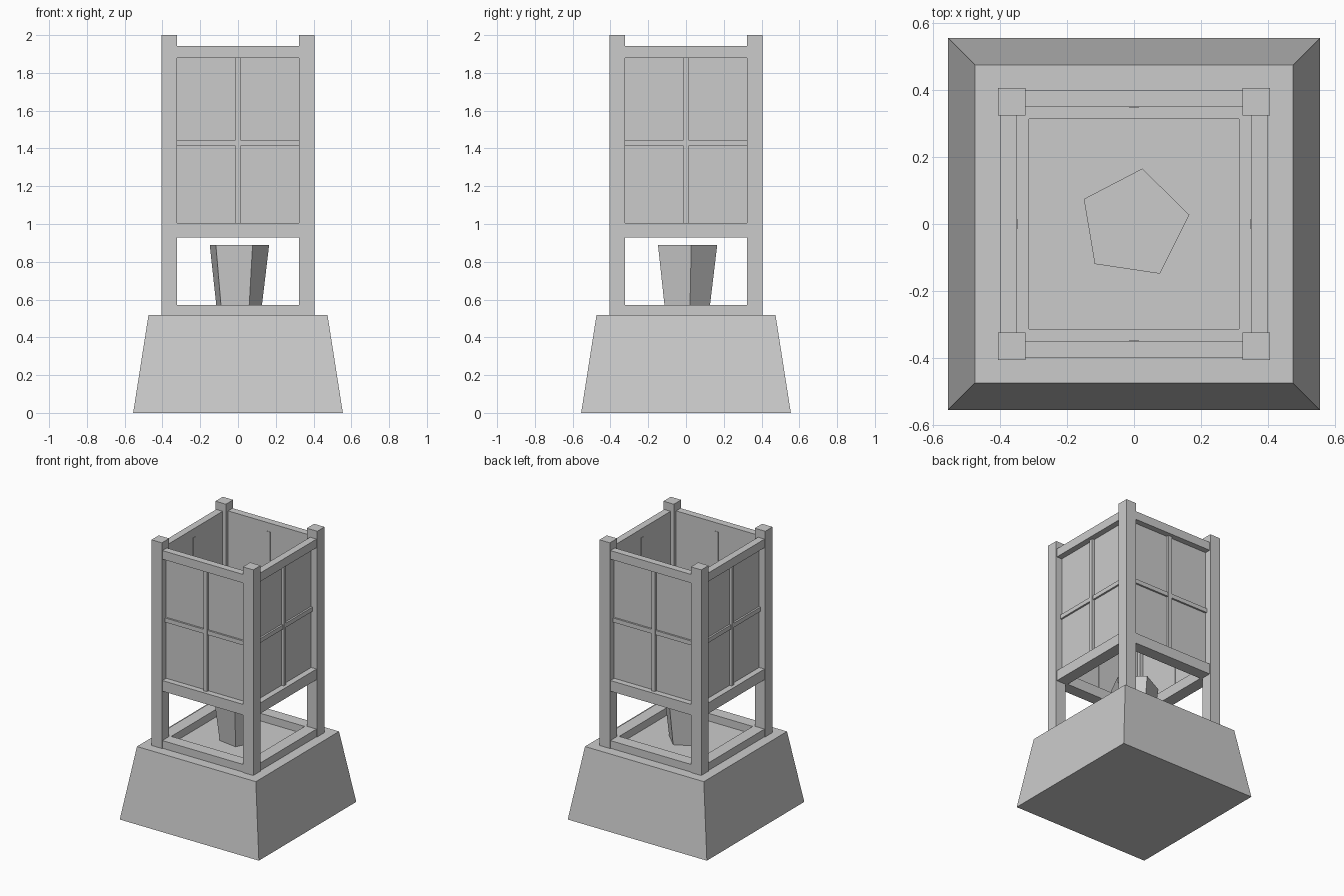
import bpy, math
from mathutils import Matrix

cube = bpy.data.objects.get("Cube")
if cube:
    bpy.data.objects.remove(cube, do_unlink=True)

grey = bpy.data.materials.new("plain grey")
grey.use_nodes = True
grey.diffuse_color = (0.6, 0.6, 0.6, 1)
grey.node_tree.nodes["Principled BSDF"].inputs["Base Color"].default_value = (0.6, 0.6, 0.6, 1)


def box(name, low, high, turn=0):
    """Box between two corners, then turned about the z axis by quarter turns."""
    bpy.ops.mesh.primitive_cube_add(size=1)
    ob = bpy.context.object
    ob.name = name
    size = [h - l for l, h in zip(low, high)]
    mid = [(h + l) / 2 for l, h in zip(low, high)]
    ob.data.transform(Matrix.Rotation(turn * math.pi / 2, 4, "Z")
                      @ Matrix.Translation(mid) @ Matrix.Diagonal((*size, 1)))
    ob.data.materials.append(grey)
    return ob


def tapered(name, sides, r_low, r_high, z_low, z_high, angle):
    """Flat sided tapered prism; angle places its first corner."""
    bpy.ops.mesh.primitive_cone_add(vertices=sides, radius1=r_low, radius2=r_high,
                                    depth=z_high - z_low)
    ob = bpy.context.object
    ob.name = name
    first = ob.data.vertices[0].co
    spin = angle - math.atan2(first.y, first.x)
    ob.data.transform(Matrix.Translation((0, 0, (z_low + z_high) / 2))
                      @ Matrix.Rotation(spin, 4, "Z"))
    ob.data.materials.append(grey)
    return ob


# Solid stone base and five sided lamp cup
BASE_TOP = 0.517
root2 = math.sqrt(2)
tapered("base", 4, 0.555 * root2, 0.474 * root2, 0, BASE_TOP, math.pi / 4)
tapered("lamp_cup", 5, 0.122, 0.167, BASE_TOP, 0.888, math.radians(9.5))

# The four equal sides of the lantern frame
IN, OUT = 0.323, 0.406
for i, side in enumerate(("front", "left", "back", "right")):
    box(side + "_corner_post", (-OUT, -OUT, BASE_TOP), (-IN, -IN, 2), i)
    box(side + "_bottom_rail", (-IN, -0.4, BASE_TOP), (IN, -0.313, 0.572), i)
    box(side + "_middle_rail", (-IN, -0.4, 0.928), (IN, -0.313, 1.005), i)
    box(side + "_top_rail", (-IN, -0.4, 1.88), (IN, -0.349, 1.942), i)
    # Recessed pane with its crossing bars
    box(side + "_pane", (-IN, -0.357, 1.005), (IN, -0.349, 1.88), i)
    box(side + "_upright_bar", (-0.014, -0.375, 1.005), (0.014, -0.346, 1.88), i)
    box(side + "_cross_bar", (-IN, -0.37, 1.414), (IN, -0.352, 1.445), i)
